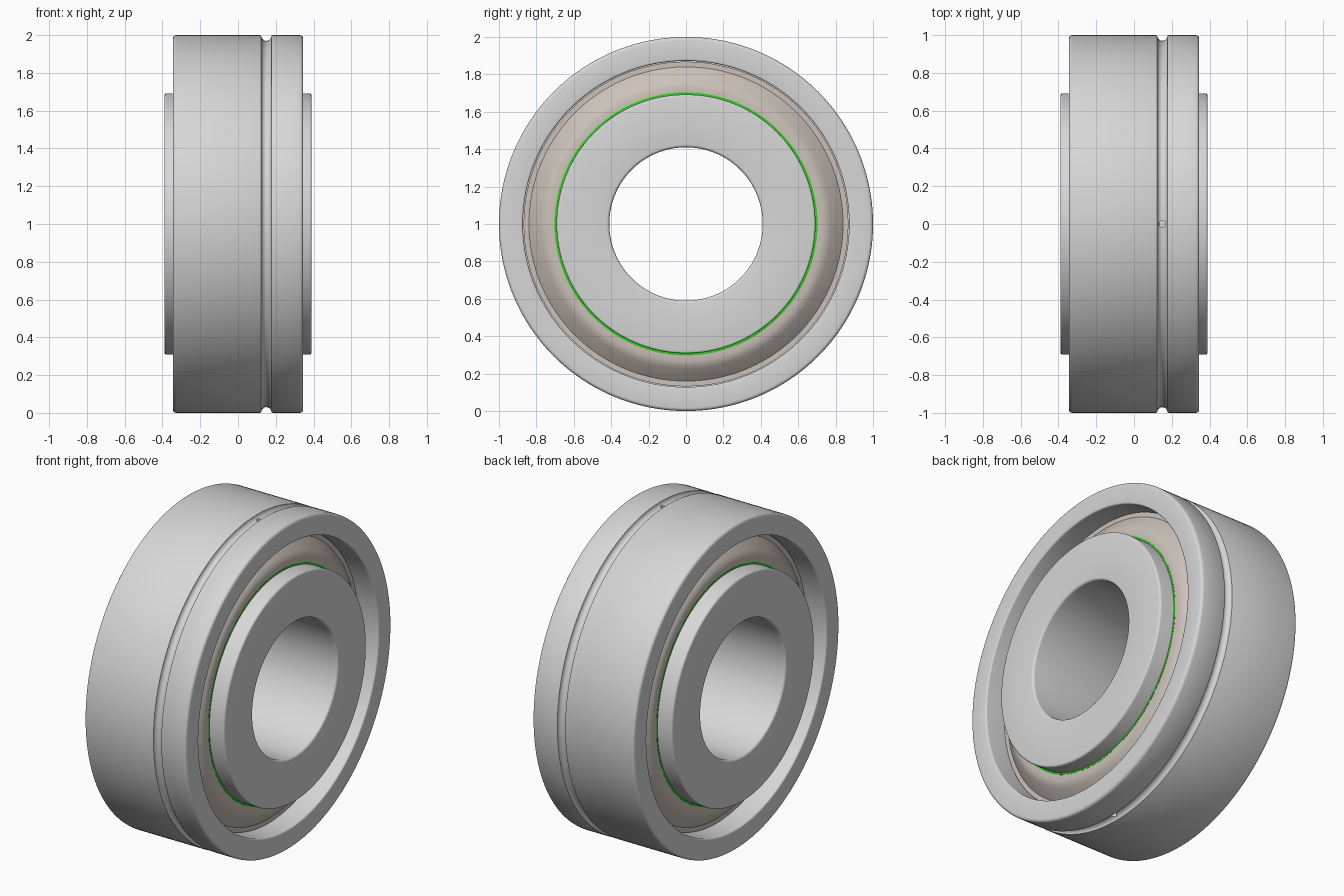
import bpy, bmesh, math
from mathutils import Vector, Matrix

cube = bpy.data.objects.get("Cube")
if cube:
    bpy.data.objects.remove(cube, do_unlink=True)

SEGMENTS = 160
CENTRE = Vector((0, 0, 1))


def material(name, rgb):
    mat = bpy.data.materials.new(name)
    mat.use_nodes = True
    mat.diffuse_color = (*rgb, 1)
    mat.node_tree.nodes["Principled BSDF"].inputs["Base Color"].default_value = (*rgb, 1)
    return mat


steel = material("steel grey", (0.68, 0.68, 0.68))
beige = material("warm shield grey", (0.60, 0.54, 0.49))
green = material("seal green", (0.02, 0.65, 0.01))


def arc(cx, cr, radius, start, end, steps):
    """Points on an arc in the (x, radius) plane."""
    angles = [math.radians(start + (end - start) * i / steps) for i in range(steps + 1)]
    return [(cx + radius * math.cos(a), cr + radius * math.sin(a)) for a in angles]


def rounded(x, r, size, sx, sr):
    """Small fillet at an outer corner; sx, sr point out of the solid."""
    start = math.degrees(math.atan2(0, sx))
    turn = 90 if sx * sr > 0 else -90
    return arc(x - sx * size, r - sr * size, size, start, start + turn, 4)


def finish(bm, name, mat):
    mesh = bpy.data.meshes.new(name)
    bm.to_mesh(mesh)
    bm.free()
    mesh.materials.append(mat)
    obj = bpy.data.objects.new(name, mesh)
    bpy.context.collection.objects.link(obj)
    return obj


def smooth(obj):
    bpy.ops.object.select_all(action='DESELECT')
    obj.select_set(True)
    bpy.context.view_layer.objects.active = obj
    bpy.ops.object.shade_smooth_by_angle(angle=math.radians(30))


def revolve(name, profile, mat):
    """Spin a closed (x, radius) profile about the bearing axis."""
    bm = bmesh.new()
    verts = [bm.verts.new((x, 0, 1 + r)) for x, r in profile]
    edges = [bm.edges.new((v, verts[i - 1])) for i, v in enumerate(verts)]
    bmesh.ops.spin(bm, geom=verts + edges, cent=CENTRE, axis=(1, 0, 0),
                   angle=math.tau, steps=SEGMENTS, use_merge=True)
    bmesh.ops.remove_doubles(bm, verts=bm.verts, dist=0.00005)
    bmesh.ops.recalc_face_normals(bm, faces=bm.faces)
    obj = finish(bm, name, mat)
    smooth(obj)
    return obj


# Outer ring with a lubrication groove and an inner ball track
outer = (rounded(-0.345, 1.0, 0.018, -1, 1)
         + [(0.115, 1.0), (0.122, 0.997)]
         + arc(0.15, 0.997, 0.027, 180, 360, 10)
         + [(0.178, 0.997), (0.185, 1.0)]
         + rounded(0.345, 1.0, 0.018, 1, 1)[::-1]
         + rounded(0.345, 0.872, 0.01, 1, -1)
         + [(0.20, 0.872), (0.20, 0.86), (0.14, 0.86)]
         + arc(0, 0.78, 0.16, 30, 150, 12)
         + [(-0.14, 0.86), (-0.20, 0.86), (-0.20, 0.872)]
         + rounded(-0.345, 0.872, 0.01, -1, -1)[::-1])
outer_ring = revolve("outer_ring", outer, steel)

# Oil holes at the top and bottom of the groove
for side in (1, -1):
    bm = bmesh.new()
    bmesh.ops.create_cone(bm, cap_ends=True, segments=20, radius1=0.018, radius2=0.018,
                          depth=0.3, matrix=Matrix.Translation((0.15, 0, 1 + side * 0.95)))
    cutter = finish(bm, "oil_hole_cutter", steel)
    cutter.hide_render = True
    cut = outer_ring.modifiers.new("oil hole", 'BOOLEAN')
    cut.operation = 'DIFFERENCE'
    cut.solver = 'EXACT'
    cut.object = cutter
    bpy.context.view_layer.objects.active = outer_ring
    bpy.ops.object.modifier_apply(modifier=cut.name)
    bpy.data.objects.remove(cutter, do_unlink=True)
smooth(outer_ring)

# Inner ring with the bore and the matching ball track
inner = (rounded(-0.39, 0.692, 0.012, -1, 1)
         + arc(0, 0.78, 0.16, 213, 327, 12)
         + rounded(0.39, 0.692, 0.012, 1, 1)[::-1]
         + rounded(0.39, 0.41, 0.015, 1, -1)
         + rounded(-0.39, 0.41, 0.015, -1, -1)[::-1])
revolve("inner_ring", inner, steel)

# Dished shields and thin seal lips on both sides
dish = [(0.215, 0.868), (0.215, 0.84), (0.222, 0.832), (0.272, 0.775),
        (0.284, 0.755), (0.29, 0.735), (0.29, 0.702)]
shield = dish + [(x - 0.025, r) for x, r in reversed(dish)]
lip = [(0.291, 0.703), (0.291, 0.692), (0.265, 0.692), (0.265, 0.703)]
for side, label in ((1, "left"), (-1, "right")):
    revolve(label + "_shield", [(side * x, r) for x, r in shield], beige)
    revolve(label + "_seal_lip", [(side * x, r) for x, r in lip], green)

# Balls running between the rings
BALLS = 12
bm = bmesh.new()
for i in range(BALLS):
    a = math.tau * (i + 0.5) / BALLS
    spot = CENTRE + 0.78 * Vector((0, math.sin(a), math.cos(a)))
    bmesh.ops.create_uvsphere(bm, u_segments=24, v_segments=12, radius=0.158,
                              matrix=Matrix.Translation(spot))
smooth(finish(bm, "balls", steel))
